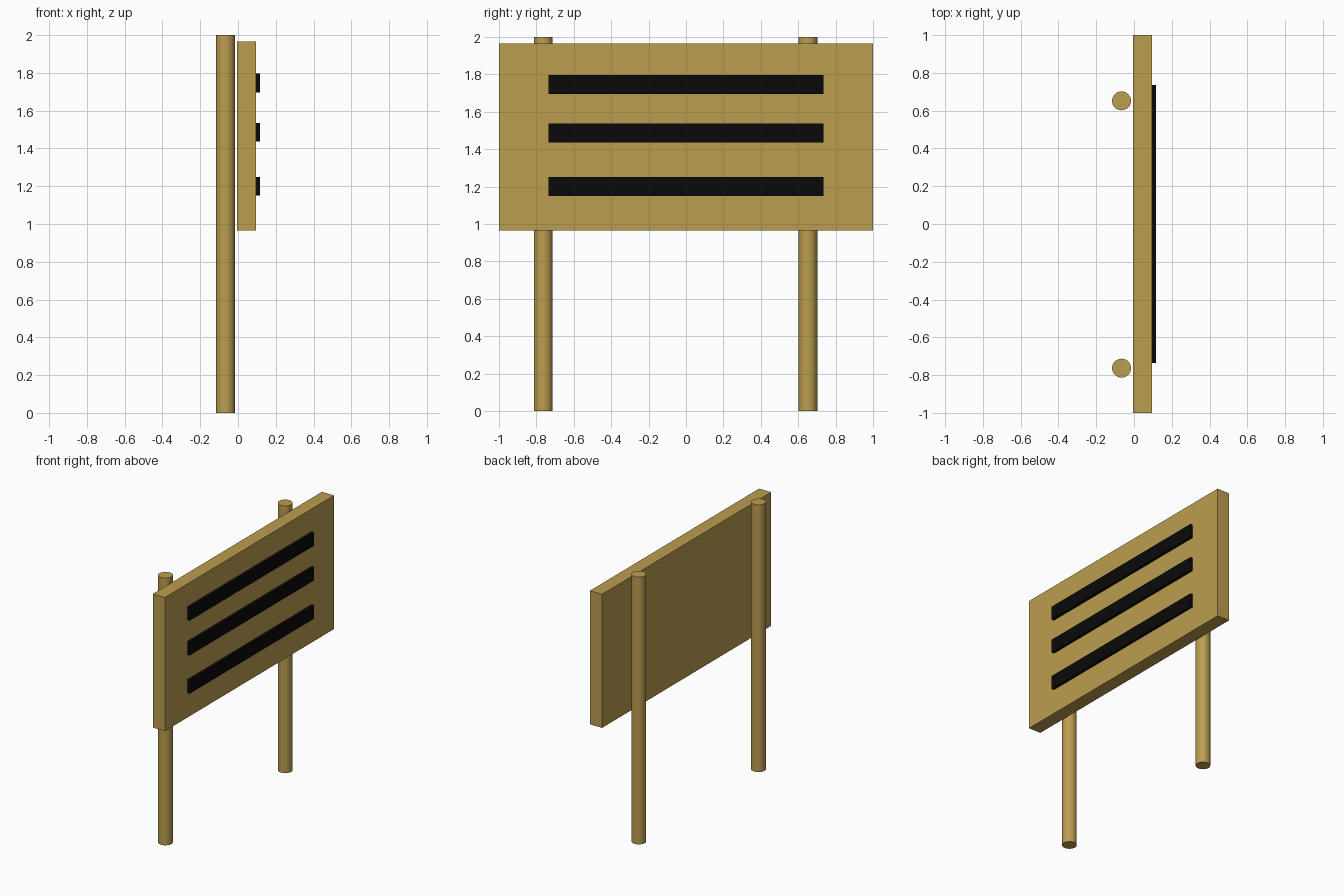
import bpy
import math

if "Cube" in bpy.data.objects:
    bpy.data.objects.remove(bpy.data.objects["Cube"])


def material(name, rgb):
    m = bpy.data.materials.new(name)
    m.diffuse_color = (*rgb, 1)
    m.use_nodes = True
    m.node_tree.nodes["Principled BSDF"].inputs["Base Color"].default_value = m.diffuse_color
    return m


wood = material("wood", (0.50, 0.34, 0.08))
black = material("black", (0.003, 0.003, 0.003))


def box(name, lo, hi, mat):
    """Box spanning two opposite corners."""
    bpy.ops.mesh.primitive_cube_add(
        size=1, location=[(a + b) / 2 for a, b in zip(lo, hi)])
    ob = bpy.context.object
    ob.name = name
    ob.scale = [b - a for a, b in zip(lo, hi)]
    bpy.ops.object.transform_apply(location=False, rotation=False, scale=True)
    ob.data.materials.append(mat)
    return ob


def post(name, y):
    """Round upright standing just behind the board."""
    bpy.ops.mesh.primitive_cylinder_add(
        vertices=32, radius=0.05, depth=2, location=(-0.066, y, 1))
    ob = bpy.context.object
    ob.name = name
    bpy.ops.object.shade_smooth_by_angle(angle=math.radians(30))
    ob.data.materials.append(wood)


# Sign board
box("board", (-0.005, -1, 0.965), (0.095, 1, 1.965), wood)

# Two posts, slightly off centre
post("left_post", -0.763)
post("right_post", 0.652)

# Dark strips on the board face
for name, z in (("lower", 1.20), ("middle", 1.486), ("upper", 1.746)):
    box(name + "_strip", (0.09, -0.735, z - 0.05), (0.116, 0.735, z + 0.05), black)
